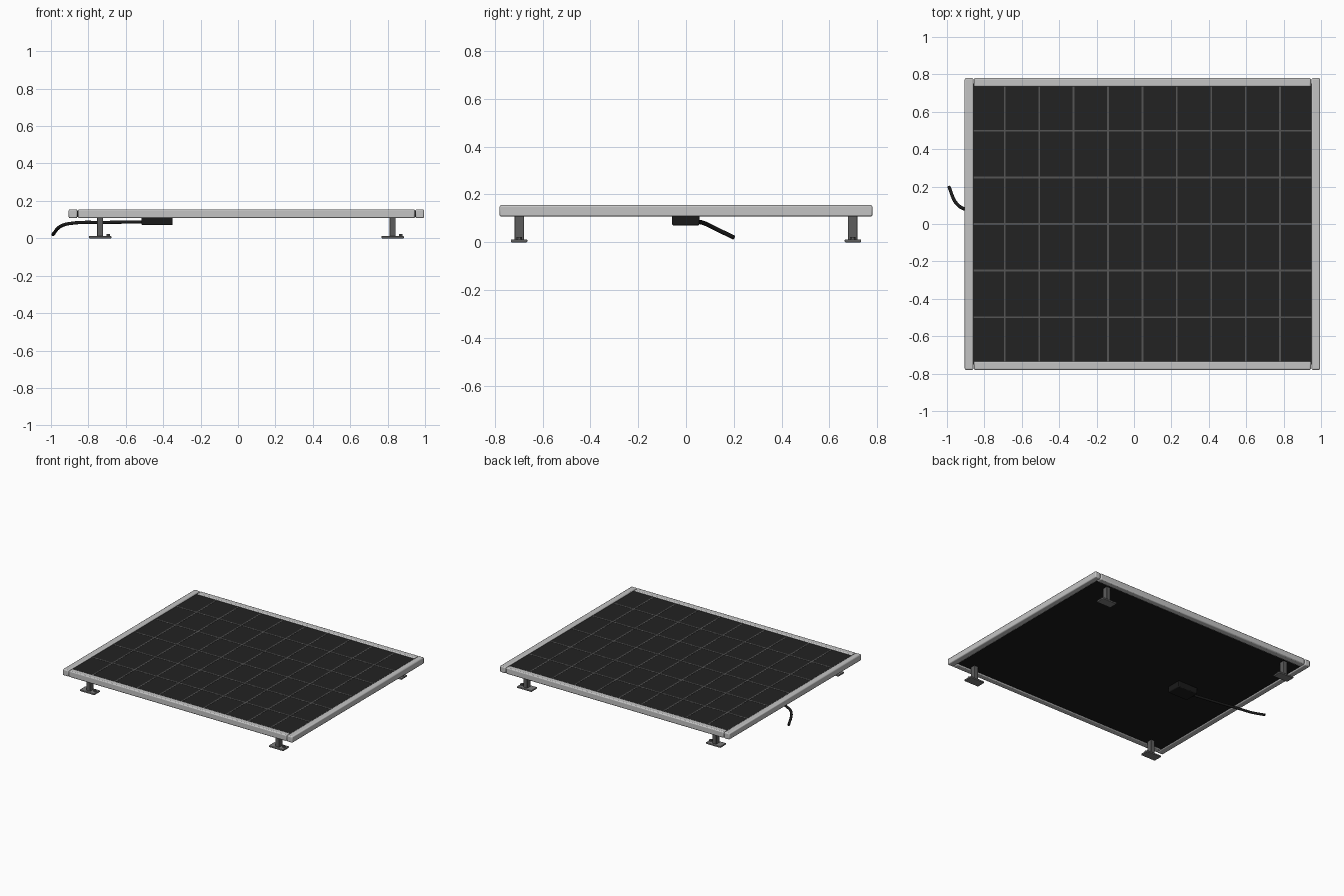
import bpy
import math
from mathutils import Vector

cube = bpy.data.objects.get("Cube")
if cube:
    bpy.data.objects.remove(cube, do_unlink=True)


def material(name, value):
    m = bpy.data.materials.new(name)
    m.use_nodes = True
    colour = (value, value, value, 1)
    m.diffuse_color = colour
    bsdf = next(n for n in m.node_tree.nodes if n.type == 'BSDF_PRINCIPLED')
    bsdf.inputs["Base Color"].default_value = colour
    return m


ALUMINIUM = material("aluminium", 0.55)
CELL = material("dark cell", 0.016)
GRID = material("grey grid", 0.09)
STEEL = material("dark steel", 0.11)
FOOT = material("foot steel", 0.2)
BLACK = material("black plastic", 0.01)


def box(name, lo, hi, mat, bevel=0.0, segments=2):
    """Box between two corners, with optional rounded edges."""
    lo, hi = Vector(lo), Vector(hi)
    bpy.ops.mesh.primitive_cube_add(size=1, location=(lo + hi) / 2)
    ob = bpy.context.object
    ob.name = name
    ob.scale = hi - lo
    bpy.ops.object.transform_apply(location=False, rotation=False, scale=True)
    ob.data.materials.append(mat)
    if bevel:
        mod = ob.modifiers.new("rounded edges", 'BEVEL')
        mod.width = bevel
        mod.segments = segments
        bpy.ops.object.shade_smooth_by_angle(angle=math.radians(35))
    return ob


def cylinder(name, radius, lo, hi, x, y, mat, sides):
    bpy.ops.mesh.primitive_cylinder_add(vertices=sides, radius=radius, depth=hi - lo,
                                        location=(x, y, (lo + hi) / 2))
    ob = bpy.context.object
    ob.name = name
    ob.data.materials.append(mat)
    return ob


CX = 0.045                      # panel centre
HX, HY, RAIL = 0.95, 0.78, 0.046
BOTTOM, TOP, GLASS = 0.108, 0.155, 0.148

# Frame rails
for s, side in ((-1, "right"), (1, "left")):
    a, b = sorted((CX + s * HX, CX + s * (HX - RAIL)))
    box(side + "_rail", (a, -HY, BOTTOM), (b, HY, TOP), ALUMINIUM, 0.007)
for s, side in ((-1, "front"), (1, "back")):
    a, b = sorted((s * HY, s * (HY - RAIL)))
    half = HX - RAIL - 0.003
    box(side + "_rail", (CX - half, a, BOTTOM), (CX + half, b, TOP), ALUMINIUM, 0.007)

# Cell sheet with a black backing
px, py = HX - 0.03, HY - 0.03
box("cell_sheet", (CX - px, -py, 0.13), (CX + px, py, GLASS), CELL)
box("backing_sheet", (CX - px, -py, 0.115), (CX + px, py, 0.13), BLACK)

# Grid lines between the cells
w = 0.0045
for i in range(1, 10):
    x = CX + (i - 5) * 0.184
    box(f"column_line_{i}", (x - w, -HY + RAIL, GLASS), (x + w, HY - RAIL, GLASS + 0.001), GRID)
for i in range(1, 6):
    y = (i - 3) * 0.249
    box(f"row_line_{i}", (CX - HX + RAIL, y - w, GLASS), (CX + HX - RAIL, y + w, GLASS + 0.001), GRID)

# Legs: foot plate, post and bolt
for sx, side in ((-1, "right"), (1, "left")):
    for sy, end in ((-1, "front"), (1, "back")):
        x, y = CX + sx * 0.782, sy * 0.698
        tag = f"{end}_{side}"
        box(tag + "_foot", (x - 0.06, y - 0.034, 0), (x + 0.06, y + 0.034, 0.012), FOOT, 0.003)
        box(tag + "_post", (x - 0.016, y - 0.02, 0.01), (x + 0.016, y + 0.02, 0.118), STEEL, 0.003)
        cylinder(tag + "_bolt", 0.011, 0.01, 0.023, x + 0.043, y, STEEL, 6)

# Junction box
box("junction_box", (-0.515, -0.058, 0.07), (-0.35, 0.056, 0.118), BLACK, 0.006)

# Cable
curve = bpy.data.curves.new("cable", 'CURVE')
curve.dimensions = '3D'
curve.bevel_depth = 0.009
curve.bevel_resolution = 3
curve.resolution_u = 8
curve.use_fill_caps = True
path = [(-0.5, 0, 0.088), (-0.7, 0.035, 0.085), (-0.9, 0.078, 0.079),
        (-0.945, 0.105, 0.066), (-0.99, 0.2, 0.02)]
spline = curve.splines.new('BEZIER')
spline.bezier_points.add(len(path) - 1)
for point, co in zip(spline.bezier_points, path):
    point.co = co
    point.handle_left_type = point.handle_right_type = 'AUTO'
curve.materials.append(BLACK)
cable = bpy.data.objects.new("cable", curve)
bpy.context.collection.objects.link(cable)
